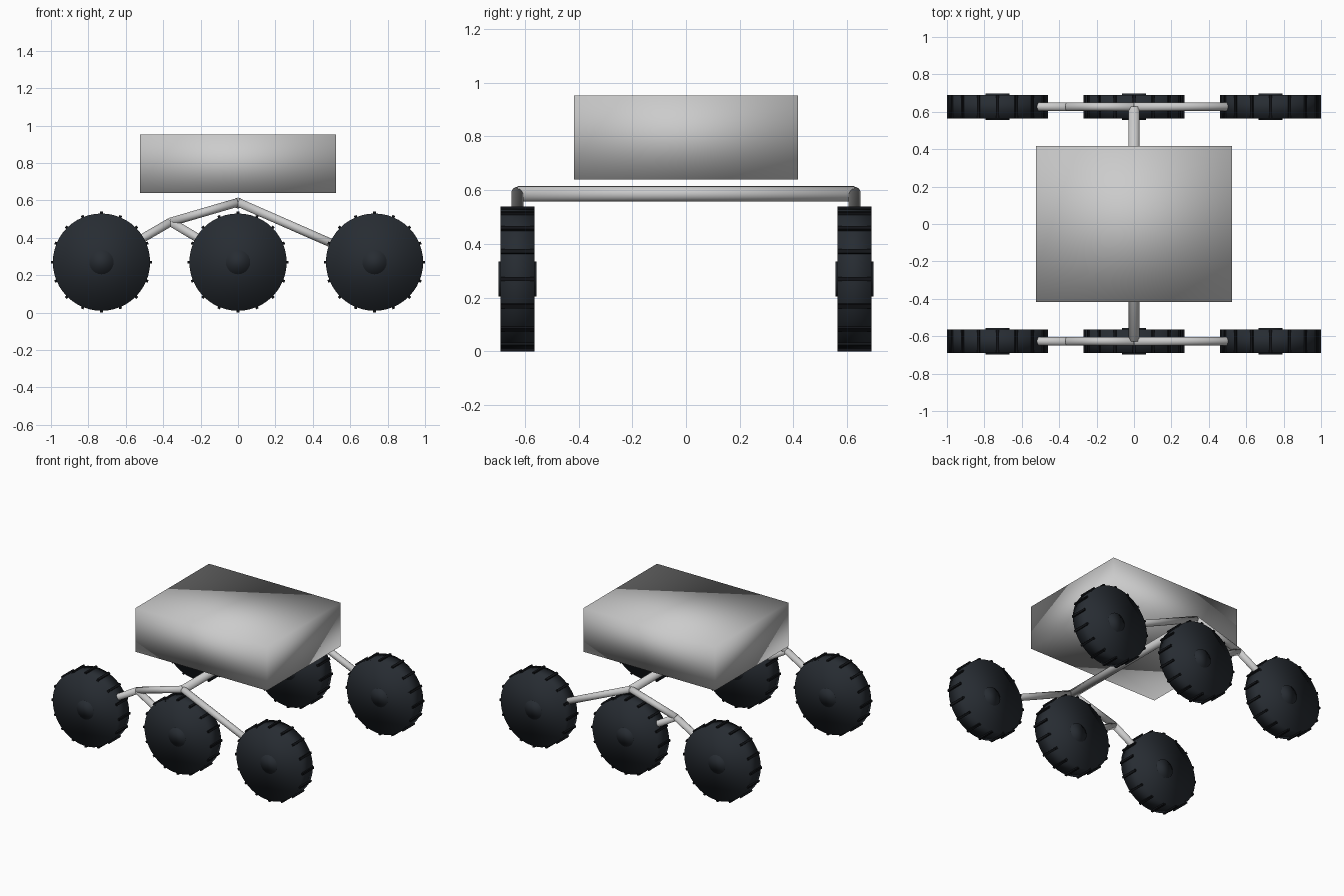
import bpy
import math
from mathutils import Vector, Matrix

if "Cube" in bpy.data.objects:
    bpy.data.objects.remove(bpy.data.objects["Cube"])

WHEEL_Z, TYRE_R, TRACK = 0.27, 0.26, 0.627


def material(name, rgb):
    m = bpy.data.materials.new(name)
    m.diffuse_color = (*rgb, 1)
    m.use_nodes = True
    m.node_tree.nodes["Principled BSDF"].inputs["Base Color"].default_value = m.diffuse_color
    return m


rubber = material("dark_rubber", (0.02, 0.025, 0.032))
black = material("black_tread", (0.006, 0.007, 0.009))


def finish(name, mat=None, smooth=True):
    ob = bpy.context.object
    ob.name = name
    if smooth:
        bpy.ops.object.shade_smooth()
    if mat:
        ob.data.materials.append(mat)
    return ob


def tube(name, a, b, radius, mat=None, sides=16):
    a, b = Vector(a), Vector(b)
    d = b - a
    bpy.ops.mesh.primitive_cylinder_add(
        vertices=sides, radius=radius, depth=d.length, location=(a + b) / 2,
        rotation=d.to_track_quat('Z', 'Y').to_euler())
    return finish(name, mat)


def wheel(name, x, y):
    # tyre drum and protruding hub
    tube(name + "_tyre", (x, y - 0.0635, WHEEL_Z), (x, y + 0.0635, WHEEL_Z), TYRE_R, rubber, 48)
    tube(name + "_hub", (x, y - 0.07, WHEEL_Z), (x, y + 0.07, WHEEL_Z), 0.065, rubber, 24)
    # sixteen tread lugs, joined into one object
    lugs = []
    for i in range(16):
        ang = i * math.tau / 16
        bpy.ops.mesh.primitive_cube_add(size=1)
        lug = finish(name + "_lugs", black, smooth=False)
        lug.data.transform(
            Matrix.Translation((x, y, WHEEL_Z)) @ Matrix.Rotation(ang, 4, 'Y')
            @ Matrix.Translation((TYRE_R, 0, 0)) @ Matrix.Diagonal((0.02, 0.127, 0.015, 1)))
        lugs.append(lug)
    for lug in lugs:
        lug.select_set(True)
    bpy.ops.object.join()


# body box
bpy.ops.mesh.primitive_cube_add(size=1, location=(0, 0, 0.796))
body = finish("body")
body.data.transform(Matrix.Diagonal((1.046, 0.834, 0.314, 1)))

# cross axle joining the two suspension sides
tube("cross_axle", (0, -TRACK, 0.586), (0, TRACK, 0.586), 0.029)

for side, y in (("front", -TRACK), ("back", TRACK)):
    pivot, bogie = (0, y, 0.59), (-0.36, y, 0.485)
    # rocker and bogie arms
    tube(side + "_rocker_long_arm", pivot, (0.73, y, WHEEL_Z), 0.023)
    tube(side + "_rocker_short_arm", pivot, bogie, 0.023)
    tube(side + "_bogie_outer_arm", bogie, (-0.73, y, WHEEL_Z), 0.023)
    tube(side + "_bogie_inner_arm", bogie, (0, y, WHEEL_Z), 0.023)
    # three wheels per side
    for pos, x in (("left", -0.73), ("middle", 0), ("right", 0.73)):
        wheel(f"{side}_{pos}_wheel", x, y)
